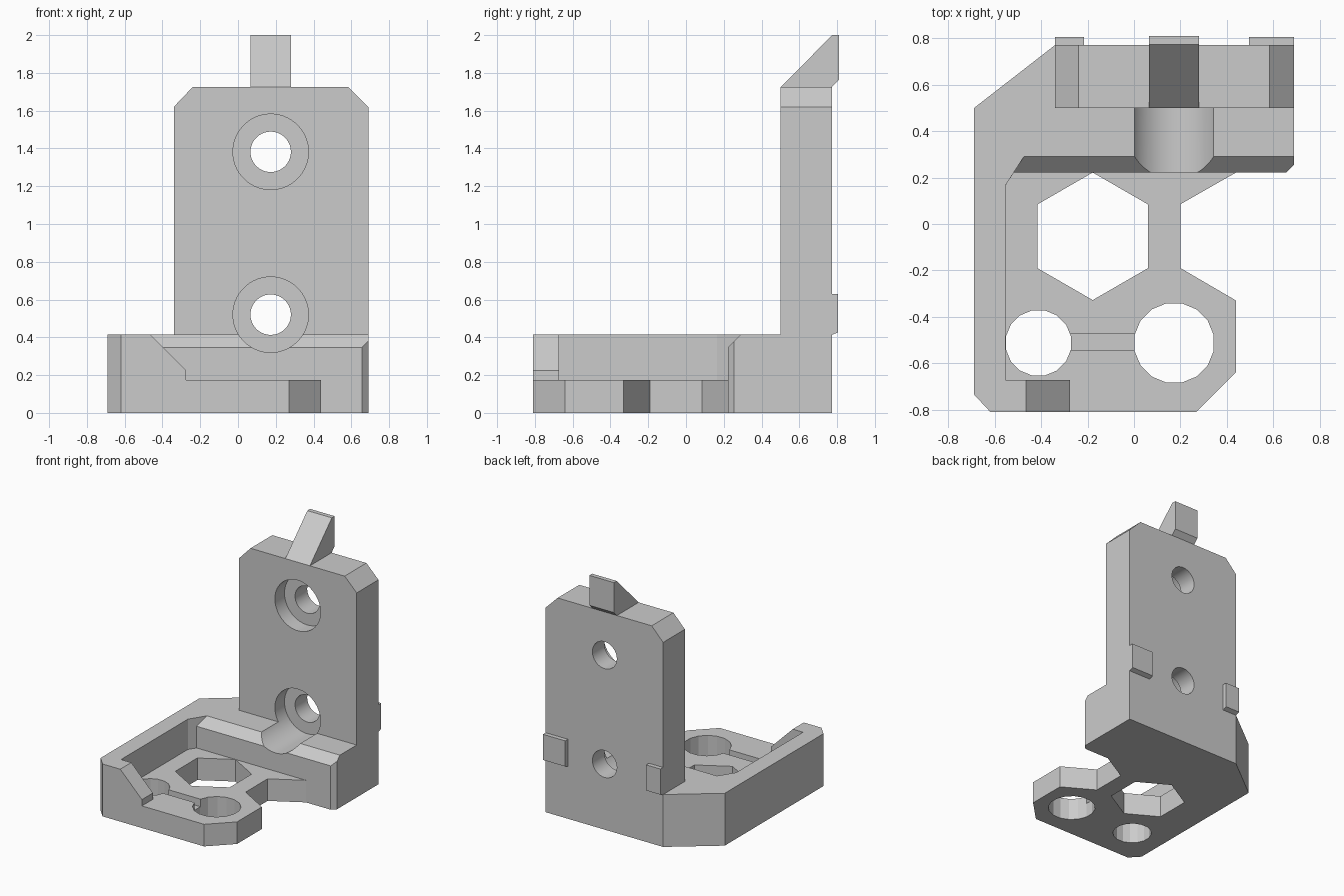
import bpy, bmesh, math
from mathutils import Vector

if "Cube" in bpy.data.objects:
    bpy.data.objects.remove(bpy.data.objects["Cube"], do_unlink=True)

grey = bpy.data.materials.new("plain grey")
grey.use_nodes = True
COLOUR = (0.6, 0.6, 0.6, 1)
grey.diffuse_color = COLOUR
grey.node_tree.nodes["Principled BSDF"].inputs["Base Color"].default_value = COLOUR


def prism(name, points, low, high, axis="z"):
    """Extrude a 2D profile along an axis, from low to high."""
    place = {"x": lambda a, b, t: (t, a, b),
             "y": lambda a, b, t: (a, t, b),
             "z": lambda a, b, t: (a, b, t)}[axis]
    bm = bmesh.new()
    face = bm.faces.new([bm.verts.new(place(a, b, low)) for a, b in points])
    grown = bmesh.ops.extrude_face_region(bm, geom=[face])["geom"]
    shift = Vector(place(0, 0, high - low))
    bmesh.ops.translate(bm, vec=shift,
                        verts=[v for v in grown if isinstance(v, bmesh.types.BMVert)])
    bmesh.ops.recalc_face_normals(bm, faces=bm.faces)
    mesh = bpy.data.meshes.new(name)
    bm.to_mesh(mesh)
    bm.free()
    mesh.materials.append(grey)
    obj = bpy.data.objects.new(name, mesh)
    bpy.context.collection.objects.link(obj)
    return obj


def ring(x, y, radius, sides, turn=0.5):
    """Points of a regular polygon."""
    angles = [2 * math.pi * (i + turn) / sides for i in range(sides)]
    return [(x + radius * math.cos(a), y + radius * math.sin(a)) for a in angles]


def combine(target, tool, operation):
    """Apply a boolean and discard the tool object."""
    mod = target.modifiers.new("boolean", "BOOLEAN")
    mod.operation, mod.object, mod.solver = operation, tool, "EXACT"
    bpy.context.view_layer.update()
    graph = bpy.context.evaluated_depsgraph_get()
    mesh = bpy.data.meshes.new_from_object(target.evaluated_get(graph))
    target.modifiers.clear()
    target.data = mesh
    bpy.data.objects.remove(tool, do_unlink=True)


def cut(target, *args):
    combine(target, prism("cutter", *args), "DIFFERENCE")


FLOOR, RIM, BACK = 0.175, 0.415, 0.772

# Base block with clipped corners and a notch in its left side
bracket = prism("bracket_body", [
    (-0.69, -0.735), (-0.62, -0.81), (0.27, -0.81), (0.44, -0.64), (0.44, -0.33),
    (0.2, -0.19), (0.2, 0.085), (0.44, 0.222), (0.657, 0.222), (0.69, 0.255),
    (0.69, BACK), (-0.34, BACK), (-0.69, 0.5)], 0, RIM)

# Sunken tray floor, open towards the left side
cut(bracket, [(-0.555, -0.672), (-0.275, -0.672), (-0.275, -1), (1, -1),
              (1, 0.222), (-0.518, 0.222), (-0.555, 0.165)], FLOOR, 1)

# Sloping end of the front rim
cut(bracket, [(-0.465, RIM), (-0.275, 0.225), (0, 0.225), (0, 0.6), (-0.65, 0.6)],
    -1, -0.6, "y")

# Bevel along the back step, mitred into the side wall
bevel = prism("cutter", [(0.165, 0.29), (0.3, 0.425), (0.165, 0.425)], -0.5, 1, "x")
for v in bevel.data.vertices:
    if v.co.x < 0:
        v.co.x = -0.555 + (v.co.y - 0.165) * 0.64
combine(bracket, bevel, "DIFFERENCE")

# Hexagonal opening, two round holes and the groove joining them
cut(bracket, ring(-0.178, -0.053, 0.275, 6), -1, 1)
cut(bracket, [(-0.4, -0.545), (0.17, -0.545), (0.17, -0.475), (-0.4, -0.475)],
    FLOOR - 0.06, 0.3)
for x, radius in ((-0.412, 0.143), (0.173, 0.174)):
    cut(bracket, ring(x, -0.513, radius, 16), -1, 0.3)

# Upright plate with clipped top corners
upright = prism("upright", [(-0.34, 0.3), (0.69, 0.3), (0.69, 1.62), (0.585, 1.725),
                            (-0.24, 1.725), (-0.34, 1.62)], 0.5, BACK, "y")
combine(bracket, upright, "UNION")

# Counterbored screw holes
for z in (0.52, 1.382):
    cut(bracket, ring(0.173, z, 0.2, 48), 0.1, 0.62, "y")
    cut(bracket, ring(0.173, z, 0.107, 48), 0.1, 1, "y")

# Wedge hook on the top edge
prism("top_hook", [(0.5, 1.725), (BACK, 1.725), (0.81, 1.763), (0.81, 2), (0.775, 2)],
      0.065, 0.28, "x")

# Locating lugs on the back face
for name, low, high in (("right_lug", -0.34, -0.215), ("left_lug", 0.495, 0.69)):
    prism(name, [(BACK, 0.413), (0.806, 0.427), (0.806, 0.63), (BACK, 0.63)], low, high, "x")

# Smooth the bores, keep the block edges sharp
for obj in bpy.data.objects:
    obj.select_set(obj == bracket)
bpy.context.view_layer.objects.active = bracket
bpy.ops.object.shade_smooth_by_angle(angle=math.radians(15))
